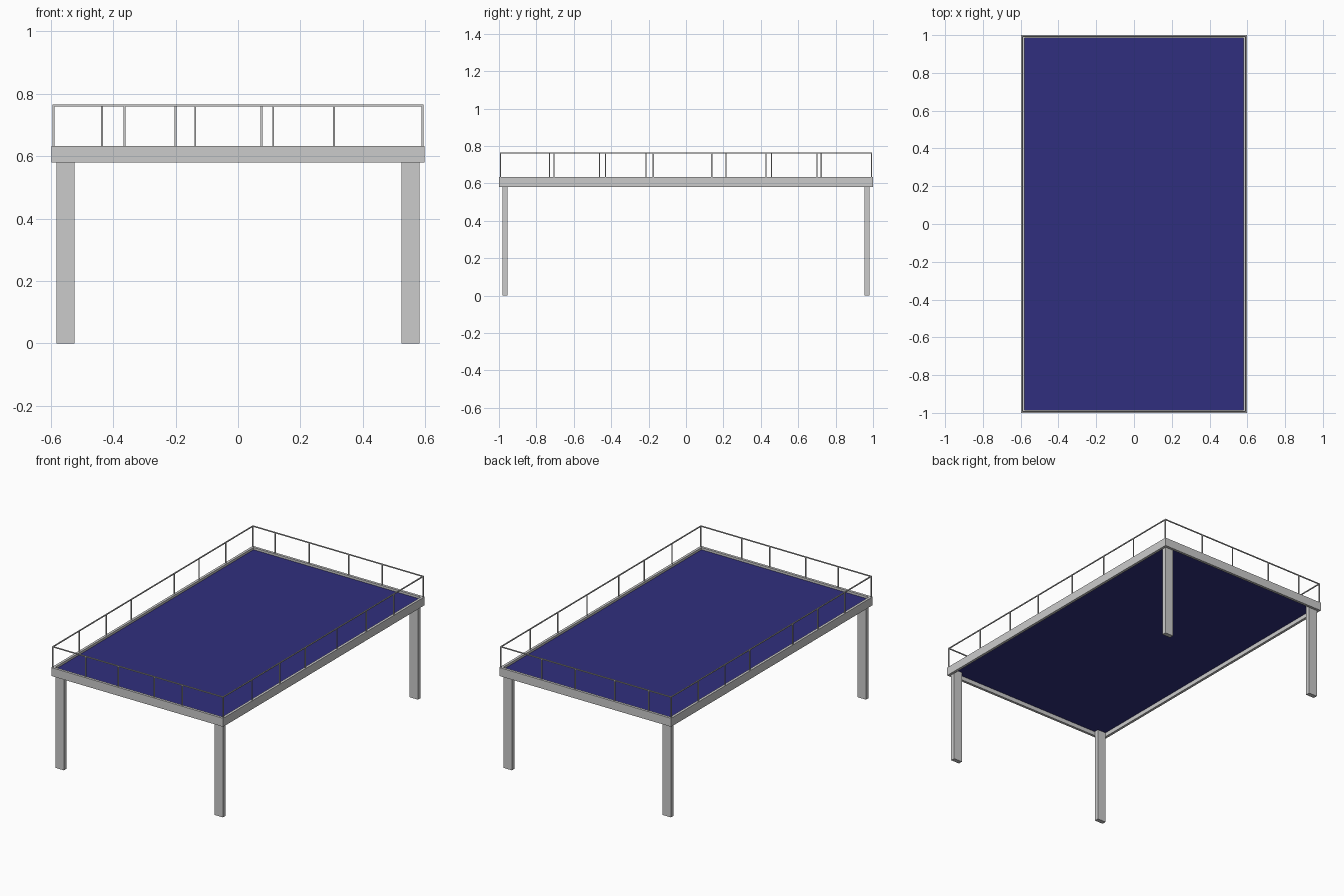
import bpy

if "Cube" in bpy.data.objects:
    bpy.data.objects.remove(bpy.data.objects["Cube"])

HX, HY = 0.597, 1.0            # outer half sizes of the platform
Z0, Z1 = 0.58, 0.633           # frame bottom and top
RAIL_Z = 0.762                 # centre height of the handrail
T = 0.016                      # frame thickness
R = 0.006                      # rail and post thickness


def box(name, lo, hi):
    """Axis-aligned box between two corners."""
    bpy.ops.mesh.primitive_cube_add(
        size=1, location=[(a + b) / 2 for a, b in zip(lo, hi)])
    ob = bpy.context.object
    ob.name = name
    ob.scale = [b - a for a, b in zip(lo, hi)]
    bpy.ops.object.transform_apply(location=False, rotation=False, scale=True)
    return ob


def post(name, x, y):
    box(name, (x - R / 2, y - R / 2, Z1 - 0.01), (x + R / 2, y + R / 2, RAIL_Z))


# Deck panel, recessed inside the frame
deck = box("deck_panel", (-HX + T, -HY + T, 0.606), (HX - T, HY - T, 0.619))
blue = bpy.data.materials.new("deck_blue")
blue.diffuse_color = (0.03, 0.028, 0.21, 1)
blue.use_nodes = True
blue.node_tree.nodes["Principled BSDF"].inputs["Base Color"].default_value = blue.diffuse_color
deck.data.materials.append(blue)

# Frame beams and handrails on the four sides
for s, side in ((-1, "left"), (1, "right")):
    xs = sorted((s * HX, s * (HX - T)))
    box(side + "_beam", (xs[0], -HY, Z0), (xs[1], HY, Z1))
    rx = s * (HX - 0.006)
    box(side + "_handrail", (rx - R / 2, -HY + 0.005, RAIL_Z - R / 2),
        (rx + R / 2, HY - 0.005, RAIL_Z + R / 2))
for s, side in ((-1, "front"), (1, "back")):
    ys = sorted((s * HY, s * (HY - T)))
    box(side + "_beam", (-HX + T, ys[0], Z0), (HX - T, ys[1], Z1))
    ry = s * (HY - 0.008)
    box(side + "_handrail", (-HX + 0.009, ry - R / 2, RAIL_Z - R / 2),
        (HX - 0.009, ry + R / 2, RAIL_Z + R / 2))

# Legs inside the corners, reaching up to the deck; corner posts above them
for sx, side in ((-1, "left"), (1, "right")):
    for sy, end in ((-1, "front"), (1, "back")):
        xs = sorted((sx * 0.523, sx * 0.582))
        ys = sorted((sy * 0.954, sy * 0.981))
        box(f"{end}_{side}_leg", (xs[0], ys[0], 0), (xs[1], ys[1], 0.606))
        post(f"{end}_{side}_corner_post", sx * (HX - 0.006), sy * (HY - 0.008))

# Intermediate railing posts, unevenly spaced on each side
short_sides = {"front": (-1, (-0.363, -0.137, 0.113, 0.308)),
               "back": (1, (-0.436, -0.2, 0.075, 0.308))}
for side, (s, xs) in short_sides.items():
    for x in xs:
        post(side + "_post", x, s * (HY - 0.008))
long_sides = {"left": (-1, (-0.73, -0.463, -0.213, 0.213, 0.457, 0.723)),
              "right": (1, (-0.705, -0.43, -0.175, 0.138, 0.427, 0.70))}
for side, (s, ys) in long_sides.items():
    for y in ys:
        post(side + "_post", s * (HX - 0.006), y)
